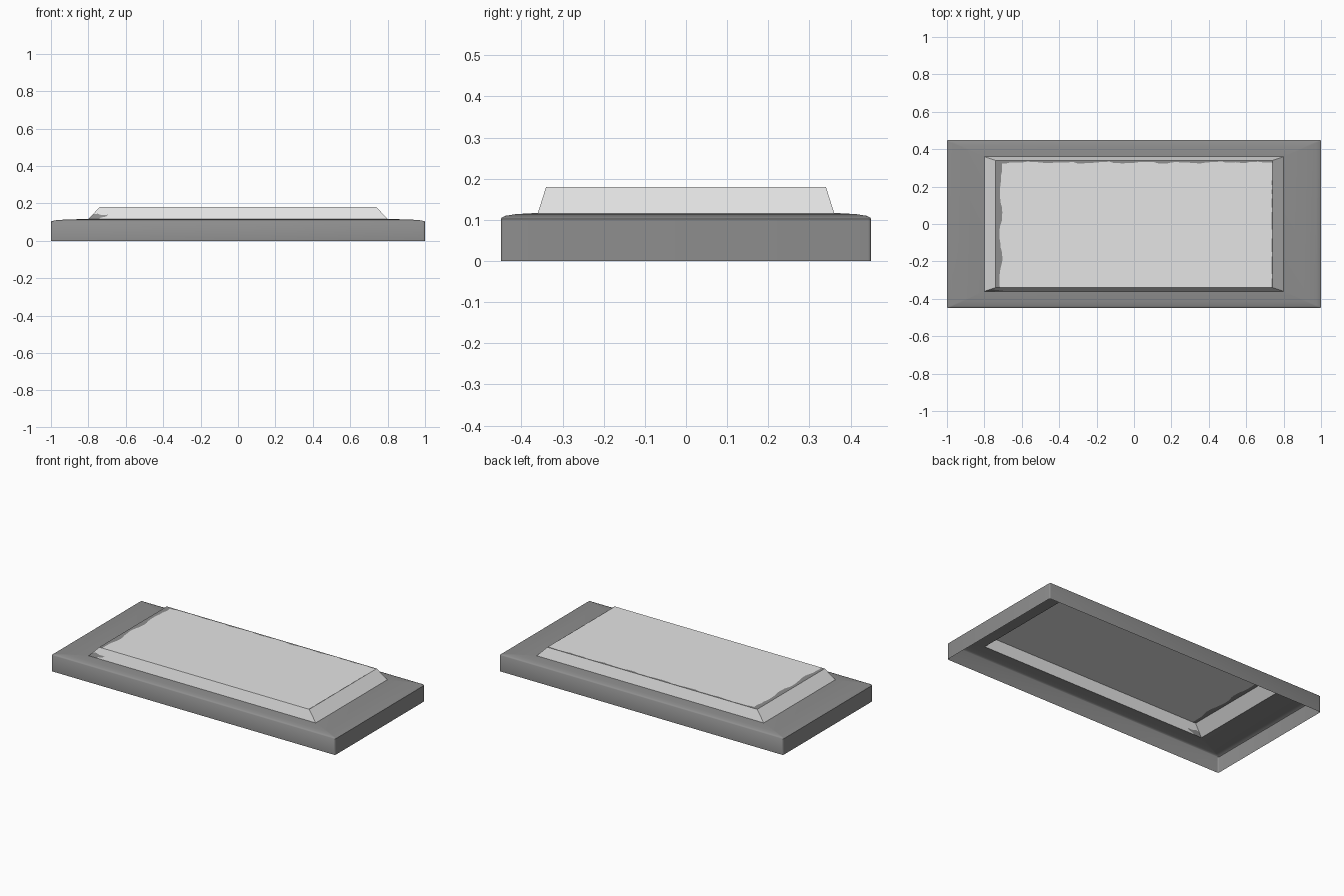
import bpy, bmesh, math, random
from mathutils import Vector

if "Cube" in bpy.data.objects:
    bpy.data.objects.remove(bpy.data.objects["Cube"])

random.seed(4)


def material(name, v):
    m = bpy.data.materials.new(name)
    m.diffuse_color = (v, v, v, 1)
    m.use_nodes = True
    m.node_tree.nodes["Principled BSDF"].inputs["Base Color"].default_value = m.diffuse_color
    return m


DARK = material("dark grey", 0.27)
LIGHT = material("light grey", 0.78)


def finish(name, bm, mats):
    me = bpy.data.meshes.new(name)
    bm.to_mesh(me)
    bm.free()
    for m in mats:
        me.materials.append(m)
    ob = bpy.data.objects.new(name, me)
    bpy.context.collection.objects.link(ob)
    return ob


# Plinth: open-bottomed shell, softly crowned rim that ends at the panel
def ring(bm, hx, hy, r, z, seg=4):
    verts = []
    for k, (sx, sy) in enumerate(((1, 1), (-1, 1), (-1, -1), (1, -1))):
        for i in range(seg + 1):
            a = math.pi / 2 * (k + i / seg)
            verts.append(bm.verts.new((sx * (hx - r) + r * math.cos(a),
                                       sy * (hy - r) + r * math.sin(a), z)))
    return verts


bm = bmesh.new()
profile = [(0, 0), (0, 0.102), (0.03, 0.106), (0.13, 0.110),
           (0.4, 0.114), (1, 0.117)]
rings = [ring(bm, 1 - 0.2 * s, 0.45 - 0.09 * s, 0.008 * (1 - s), z)
         for s, z in profile]
for a, b in zip(rings, rings[1:]):
    n = len(a)
    for i in range(n):
        j = (i + 1) % n
        bm.faces.new((a[i], a[j], b[j], b[i]))
bmesh.ops.remove_doubles(bm, verts=bm.verts, dist=1e-5)
plinth = finish("plinth_shell", bm, [DARK])
bpy.context.view_layer.objects.active = plinth
plinth.select_set(True)
bpy.ops.object.shade_smooth_by_angle(angle=math.radians(40))

# Raised panel top: a grid whose outer strips are worn dark with ragged edges
bm = bmesh.new()
TX, TY, TZ = 0.74, 0.34, 0.18
BX, BY, BZ = 0.80, 0.36, 0.117
NX, NY = 60, 28
xs = [-TX] + [-0.712 + 1.446 * i / NX for i in range(NX + 1)] + [TX]
ys = [-TY + 0.667 * j / NY for j in range(NY + 1)] + [TY]
grid = []
for i, x in enumerate(xs):
    col = []
    for j, y in enumerate(ys):
        px, py = x, y
        if i == 1:
            px += 0.006 * math.sin(y * 26) + random.uniform(-0.003, 0.003)
        if j == NY and 0 < i < len(xs) - 1:
            py += 0.003 * math.sin(x * 30) + random.uniform(-0.002, 0.005)
        col.append(bm.verts.new((px, py, TZ)))
    grid.append(col)
for i in range(len(xs) - 1):
    for j in range(len(ys) - 1):
        f = bm.faces.new((grid[i][j], grid[i + 1][j],
                          grid[i + 1][j + 1], grid[i][j + 1]))
        right_chip = i == len(xs) - 2 and random.random() < 0.4
        f.material_index = int(i == 0 or j == len(ys) - 2 or right_chip)


# Sloped sides; u runs along the side, t up it, with an optional worn corner
def slope(a, b, c, d, chip=None):
    a, b, c, d = map(Vector, (a, b, c, d))

    def at(u, t):
        return bm.verts.new(a.lerp(b, u).lerp(d.lerp(c, u), t))

    if not chip:
        bm.faces.new([at(0, 0), at(1, 0), at(1, 1), at(0, 1)])
        return
    edge = [at(u, t) for u, t in chip]
    bm.faces.new([at(0, 0)] + edge).material_index = 1
    bm.faces.new([edge[0], at(1, 0), at(1, 1), at(0, 1)] + edge[:0:-1])


low = [(-BX, -BY, BZ), (BX, -BY, BZ), (BX, BY, BZ), (-BX, BY, BZ)]
top = [(-TX, -TY, TZ), (TX, -TY, TZ), (TX, TY, TZ), (-TX, TY, TZ)]
chips = {0: [(0.035, 0), (0.037, 0.12), (0.052, 0.2), (0.054, 0.36),
             (0.03, 0.34), (0.015, 0.45), (0, 0.4)]}
for k in range(4):
    n = (k + 1) % 4
    slope(low[k], low[n], top[n], top[k], chips.get(k))
bmesh.ops.remove_doubles(bm, verts=bm.verts, dist=1e-5)
finish("raised_panel", bm, [LIGHT, DARK])
